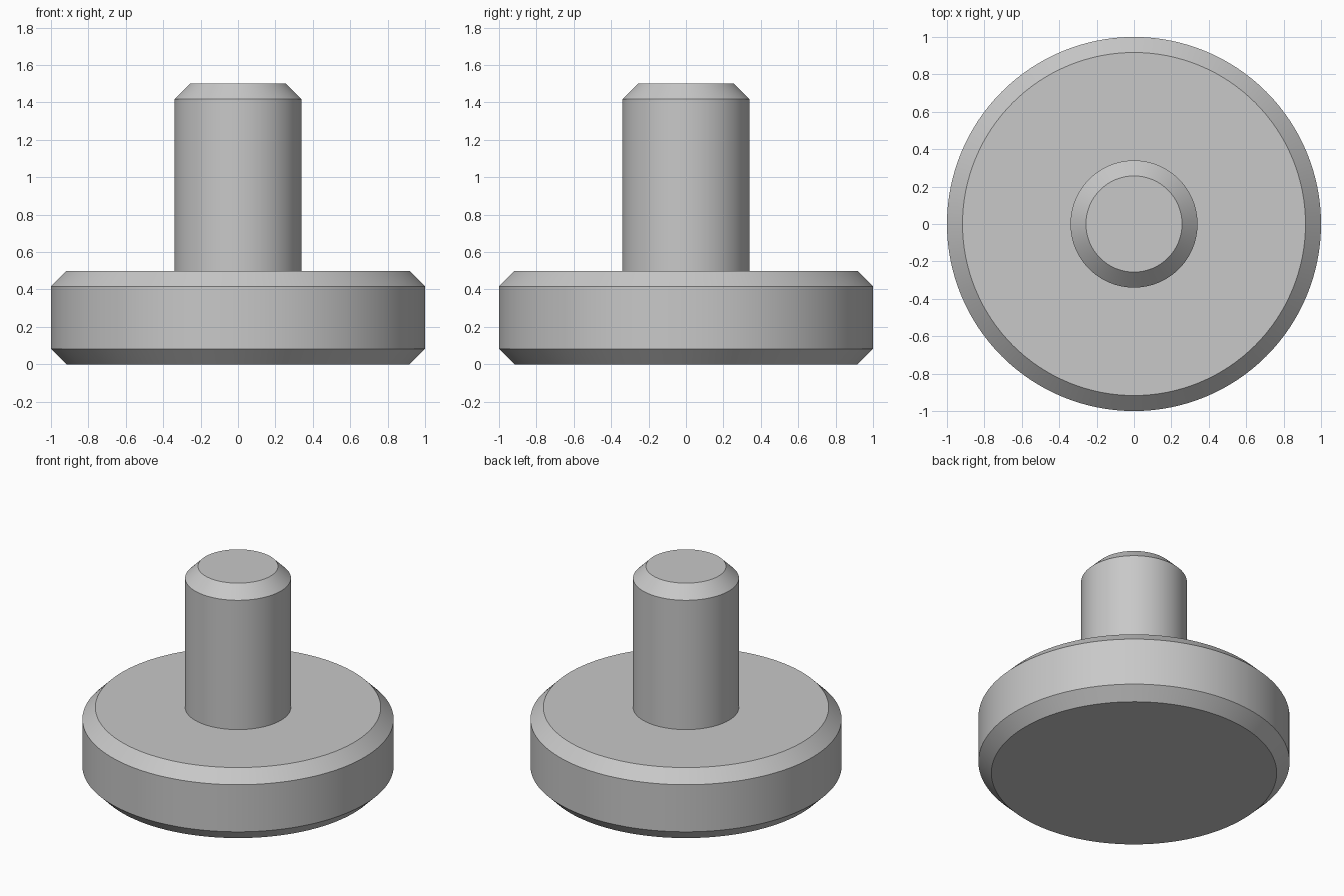
import bpy
import bmesh
import math

cube = bpy.data.objects.get("Cube")
if cube:
    bpy.data.objects.remove(cube, do_unlink=True)

SIDES = 128
CHAMFER = 0.083

grey = bpy.data.materials.new("plain grey")
grey.use_nodes = True
colour = (0.58, 0.58, 0.58, 1)
grey.diffuse_color = colour
grey.node_tree.nodes["Principled BSDF"].inputs["Base Color"].default_value = colour


def turned_part(name, profile):
    """Revolve (radius, height) points around z and cap both ends."""
    bm = bmesh.new()
    rings = []
    for radius, height in profile:
        ring = []
        for i in range(SIDES):
            angle = math.tau * i / SIDES
            ring.append(bm.verts.new((radius * math.cos(angle), radius * math.sin(angle), height)))
        rings.append(ring)
    for low, high in zip(rings, rings[1:]):
        for i in range(SIDES):
            j = (i + 1) % SIDES
            bm.faces.new((low[i], low[j], high[j], high[i]))
    bm.faces.new(rings[0][::-1])
    bm.faces.new(rings[-1])

    mesh = bpy.data.meshes.new(name)
    bm.to_mesh(mesh)
    bm.free()
    mesh.materials.append(grey)
    part = bpy.data.objects.new(name, mesh)
    bpy.context.collection.objects.link(part)
    bpy.ops.object.select_all(action="DESELECT")
    part.select_set(True)
    bpy.context.view_layer.objects.active = part
    bpy.ops.object.shade_smooth_by_angle(angle=math.radians(30))
    return part


# Wide disc, chamfered on both rims
disc_top = 0.5
turned_part("base_disc", [
    (1 - CHAMFER, 0),
    (1, CHAMFER),
    (1, disc_top - CHAMFER),
    (1 - CHAMFER, disc_top),
])

# Central pin, chamfered at the tip and seated slightly into the disc
pin_radius, pin_top = 0.34, 1.5
turned_part("center_pin", [
    (pin_radius, disc_top - 0.05),
    (pin_radius, pin_top - CHAMFER),
    (pin_radius - CHAMFER, pin_top),
])
